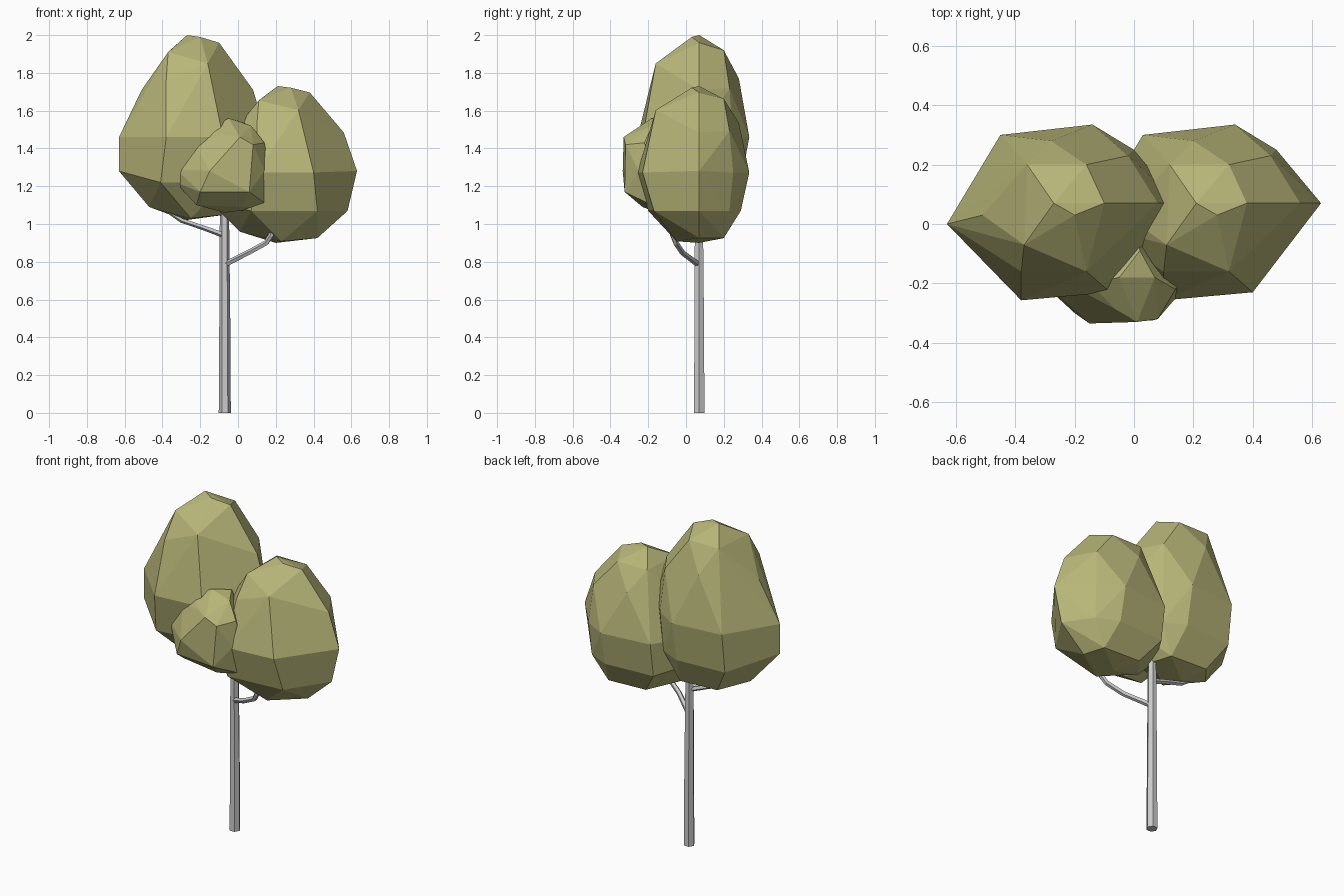
import bpy, bmesh, math
from mathutils import Vector

if "Cube" in bpy.data.objects:
    bpy.data.objects.remove(bpy.data.objects["Cube"])

leaf = bpy.data.materials.new("leaf_olive")
leaf.diffuse_color = (0.48, 0.47, 0.19, 1)
leaf.use_nodes = True
leaf.node_tree.nodes["Principled BSDF"].inputs["Base Color"].default_value = leaf.diffuse_color


def finish(name, bm, mat=None):
    bmesh.ops.recalc_face_normals(bm, faces=bm.faces[:])
    me = bpy.data.meshes.new(name)
    bm.to_mesh(me)
    bm.free()
    ob = bpy.data.objects.new(name, me)
    bpy.context.collection.objects.link(ob)
    if mat:
        me.materials.append(mat)
    return ob


def clump(name, pts, fn=lambda x, y, z: (x, y, z)):
    """Faceted foliage: convex hull of a few corner points."""
    bm = bmesh.new()
    for p in pts:
        bm.verts.new(fn(*p))
    res = bmesh.ops.convex_hull(bm, input=bm.verts[:])
    loose = [v for v in bm.verts if not v.link_faces]
    bmesh.ops.delete(bm, geom=loose, context='VERTS')
    bmesh.ops.dissolve_limit(bm, angle_limit=math.radians(7),
                             verts=bm.verts[:], edges=bm.edges[:])
    return finish(name, bm, leaf)


def limb(name, path, radii, sides):
    """Tapered tube with flat sides along a bent path."""
    bm = bmesh.new()
    pts = [Vector(p) for p in path]
    rings = []
    for i, (p, r) in enumerate(zip(pts, radii)):
        d = (pts[min(i + 1, len(pts) - 1)] - pts[max(i - 1, 0)]).normalized()
        u = d.cross(Vector((0, 1, 0))).normalized()
        w = d.cross(u)
        rings.append([bm.verts.new(p + r * (u * math.cos(a) + w * math.sin(a)))
                      for a in (2 * math.pi * k / sides for k in range(sides))])
    for a, b in zip(rings, rings[1:]):
        for k in range(sides):
            n = (k + 1) % sides
            bm.faces.new((a[k], a[n], b[n], b[k]))
    bm.faces.new(rings[0])
    bm.faces.new(rings[-1])
    return finish(name, bm)


# Large crown corners, from top to bottom
big = [
    (-.27, .07, 2.0), (-.20, .03, 1.99), (-.10, .07, 1.96), (-.36, .20, 1.92), (-.16, .20, 1.92),
    (-.37, -.07, 1.91), (-.38, -.16, 1.76), (-.16, -.16, 1.85), (.08, .07, 1.71),
    (-.02, .23, 1.72), (-.51, .03, 1.71), (-.28, .28, 1.77),
    (-.63, .0, 1.46), (-.38, -.257, 1.46), (-.08, -.23, 1.46), (.15, .07, 1.47),
    (.0, .25, 1.46), (-.14, .335, 1.46), (-.45, .30, 1.46),
    (-.63, .0, 1.28), (-.41, -.20, 1.22), (-.06, -.17, 1.22), (.10, .07, 1.22),
    (-.01, .23, 1.22), (-.14, .29, 1.22), (-.45, .27, 1.22),
    (-.47, .05, 1.09), (-.25, -.05, 1.03), (-.06, .07, 1.05), (-.10, .20, 1.05),
    (-.35, .20, 1.06), (-.28, .07, 1.02),
]
clump("left_crown", big)
clump("right_crown", big, lambda x, y, z: (x + .48, y, .90 + (z - 1.02) * .847))

# Small front crown
small = [
    (-.05, -.18, 1.56), (.07, -.18, 1.52), (-.15, -.20, 1.50), (.02, -.09, 1.54),
    (-.23, -.20, 1.44), (-.06, -.29, 1.47), (.01, -.33, 1.46), (.08, -.32, 1.42), (.14, -.22, 1.43),
    (-.33, -.18, 1.29), (-.15, -.335, 1.28), (.14, -.25, 1.28),
    (-.33, -.16, 1.22), (-.20, -.30, 1.17), (.06, -.325, 1.17), (.19, -.16, 1.17),
    (-.22, -.20, 1.10), (.02, -.23, 1.09), (.17, -.16, 1.09), (-.07, -.15, 1.06),
    (-.2, .0, 1.2), (.1, .0, 1.2), (0, .0, 1.45),
]
clump("front_crown", small)

# Trunk and branches
limb("trunk", [(-.07, .07, 0), (-.07, .07, .5), (-.072, .068, 1.12)], [.032, .029, .024], 6)
limb("right_branch", [(-.06, .06, .79), (.06, -.02, .85), (.15, -.055, .90), (.175, -.07, .94),
                      (.19, -.075, 1.0), (.19, -.07, 1.06)],
     [.016, .015, .015, .015, .013, .01], 5)
limb("left_branch", [(-.07, .065, .94), (-.18, .055, .98), (-.30, .04, 1.02), (-.36, .03, 1.06),
                     (-.38, .03, 1.12)], [.016, .014, .013, .011, .01], 5)
limb("front_twig", [(-.07, .06, 1.05), (-.075, -.10, 1.30), (-.085, -.23, 1.50)],
     [.015, .012, .008], 5)
